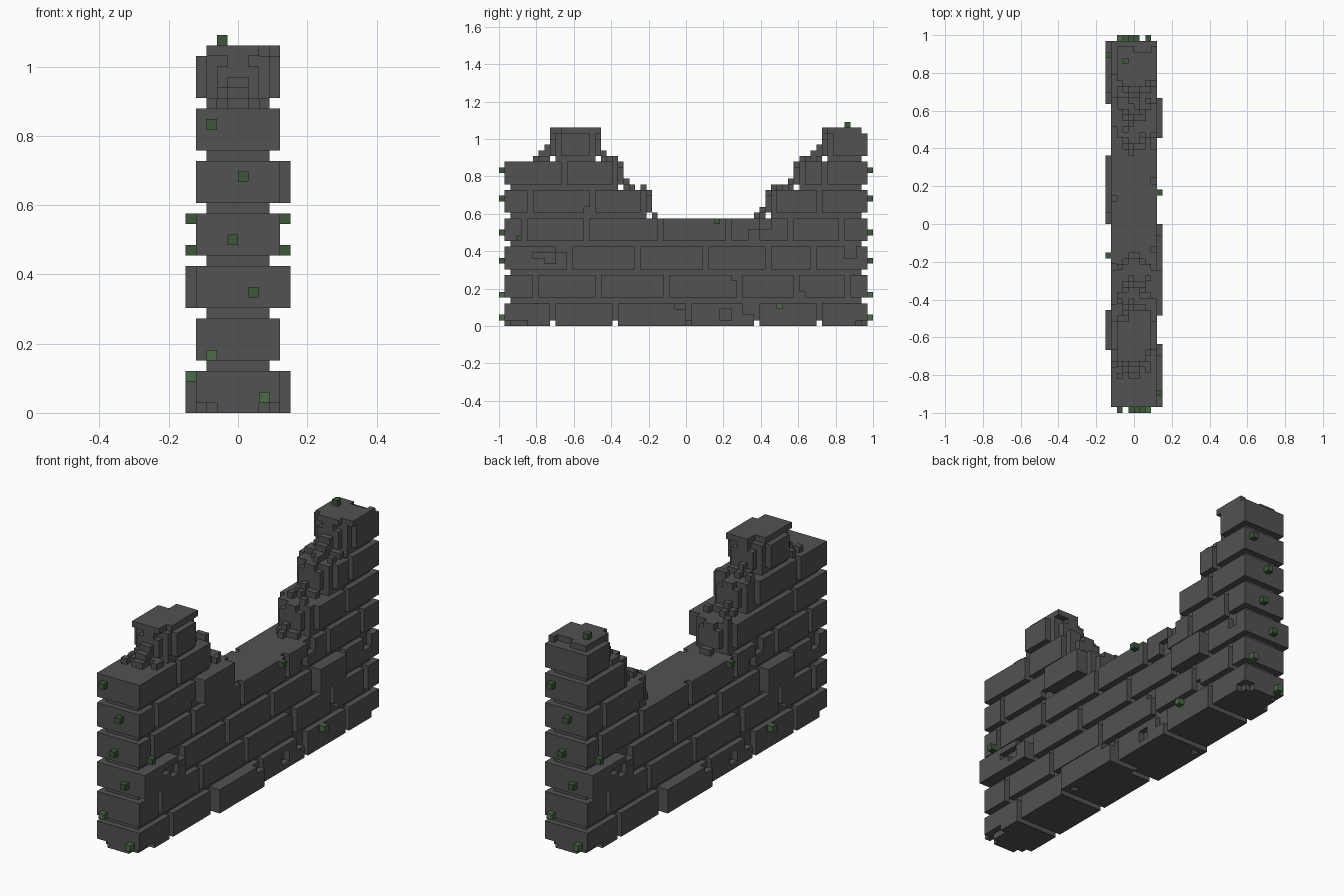
import bpy, bmesh

if "Cube" in bpy.data.objects:
    bpy.data.objects.remove(bpy.data.objects["Cube"])

V = 2 / 66  # edge length of one block


def material(name, rgb):
    m = bpy.data.materials.new(name)
    m.use_nodes = True
    m.diffuse_color = (*rgb, 1)
    m.node_tree.nodes["Principled BSDF"].inputs["Base Color"].default_value = (*rgb, 1)
    return m


STONE = material("dark_stone", (0.084, 0.084, 0.084))
MOSS = material("dark_moss", (0.045, 0.098, 0.041))
MOSS_LIGHT = material("light_moss", (0.065, 0.15, 0.058))


def box(x0, x1, y0, y1, z0, z1):
    """Set of unit cells inside a box."""
    return {(x, y, z) for x in range(x0, x1) for y in range(y0, y1) for z in range(z0, z1)}


def turned(cells):
    """Half turn about the vertical axis."""
    return {(-1 - x, 65 - y, z) for x, y, z in cells}


def build(name, cells, mat):
    """Skin the cells with their outer faces and merge flat areas."""
    bm = bmesh.new()
    verts = {}

    def vert(c):
        if c not in verts:
            verts[c] = bm.verts.new((c[0] * V, (c[1] - 33) * V, c[2] * V))
        return verts[c]

    for cell in sorted(cells):
        for axis in range(3):
            for side in (0, 1):
                near = list(cell)
                near[axis] += 2 * side - 1
                if tuple(near) in cells:
                    continue
                ring = []
                for u, w in ((0, 0), (1, 0), (1, 1), (0, 1)):
                    p = list(cell)
                    p[axis] += side
                    p[(axis + 1) % 3] += u
                    p[(axis + 2) % 3] += w
                    ring.append(vert(tuple(p)))
                bm.faces.new(ring if side else ring[::-1])
    bmesh.ops.dissolve_limit(bm, angle_limit=0.01, verts=bm.verts[:], edges=bm.edges[:])
    mesh = bpy.data.meshes.new(name)
    bm.to_mesh(mesh)
    bm.free()
    mesh.materials.append(mat)
    ob = bpy.data.objects.new(name, mesh)
    bpy.context.collection.objects.link(ob)
    return ob


# Brick start and end positions along the wall, course by course
COURSES = [
    [(1, 9), (10, 20), (21, 33), (34, 45), (46, 56), (57, 65)],
    [(1, 6), (7, 17), (18, 29), (30, 42), (43, 52), (53, 61), (62, 65)],
    [(1, 12), (13, 24), (25, 36), (37, 47), (48, 55), (56, 65)],
    [(1, 4), (5, 15), (16, 28), (29, 40), (41, 51), (52, 60), (61, 65)],
    [(1, 5), (6, 16), (17, 28), (29, 40), (41, 56), (57, 65)],
    [(1, 11), (12, 22), (23, 34), (35, 46), (47, 57), (58, 65)],
    [(1, 33), (33, 65)],
]
# Stretches of each course still standing
STANDING = [[(1, 65)]] * 4 + [[(1, 27), (47, 65)], [(1, 22), (52, 65)], [(9, 18), (57, 65)]]
# Bricks that stick out on both sides (course, start)
PROUD = {(0, 21), (2, 1), (2, 48)}

# Chips knocked out of the face
chips = (box(4, 5, 6, 8, 12, 13) | box(4, 5, 8, 10, 11, 13) | box(3, 5, 10, 12, 13, 14)
         | box(3, 4, 39, 41, 1, 3) | box(3, 4, 43, 45, 2, 4) | box(3, 4, 44, 46, 15, 17)
         | box(3, 4, 46, 48, 17, 19) | box(3, 4, 3, 5, 0, 1) | box(3, 4, 61, 63, 12, 14)
         | box(3, 4, 15, 16, 20, 21) | box(3, 4, 22, 23, 0, 2) | box(3, 4, 41, 42, 8, 9)
         | box(3, 4, 53, 54, 5, 6) | box(4, 5, 31, 33, 3, 4))
chips |= turned(chips)
# Worn lower corners at both ends
corners = box(3, 5, 1, 3, 0, 1) | box(-5, -2, 1, 2, 0, 1) | box(2, 5, 1, 2, 0, 1) | box(-4, -3, 1, 3, 0, 1)
chips |= corners | turned(corners)


def broken_end(y, step, z):
    """Cells to cut so that a broken end is rounded; step points into the wall."""
    cut = set()
    for depth, keep in enumerate((2, 3)):
        yy = y + step * depth
        for low, high, k in ((z, z + 1, keep), (z + 1, z + 3, keep), (z + 3, z + 5, keep - 1 + depth)):
            cut |= box(k, 6, yy, yy + 1, low, high) | box(-6, -k, yy, yy + 1, low, high)
    return cut


# Brick courses and the recessed mortar behind them
mortar = set()
for i, bricks in enumerate(COURSES):
    z = 5 * i
    cells = set()
    for a, b in bricks:
        half = box(0, 5 if (i, a) in PROUD else 4, a, b, z, z + 4)
        cells |= half | turned(half)
        if (i, a) == (4, 17):
            cells |= box(4, 5, a, b, z, z + 4)
    kept = set()
    for a, b in STANDING[i]:
        kept |= {c for c in cells if a <= c[1] < b}
        mortar |= box(-3, 3, a + 1, b - 1, max(1, z - 1), z + 4)
        if a > 1:
            kept -= broken_end(a, 1, z)
        if b < 65:
            kept -= broken_end(b - 1, -1, z)
    if i == 6:  # worn caps of the two stumps
        kept |= box(-3, 3, 9, 18, 34, 35) - box(-3, -1, 16, 18, 34, 35) - box(2, 3, 9, 11, 34, 35)
        kept |= box(-3, 4, 58, 64, 34, 35) | box(-2, 2, 57, 58, 34, 35)
        kept -= box(0, 3, 63, 64, 34, 35)
    build(f"brick_course_{i + 1}", kept - chips, STONE)
build("mortar_core", mortar, STONE)


# Rubble piled in steps against each broken end
def pile(y, step, z, high):
    cells = set()
    for depth in range(high):
        for level in range(high - depth):
            w = max(1, high - depth - level)
            yy = y + step * depth
            cells |= box(-w, w - (level + depth) % 2, yy, yy + 1, z + level, z + level + 1)
    return cells


rubble = (pile(27, 1, 19, 1) | pile(46, -1, 19, 2) | pile(22, 1, 24, 2) | pile(51, -1, 24, 2)
          | pile(18, 1, 29, 2) | pile(8, -1, 29, 3) | pile(56, -1, 29, 3))
# Loose stones on the ledges
for x, y, z in [(-3, 25, 24), (2, 23, 24), (1, 48, 24), (-2, 49, 24), (2, 20, 29), (-3, 19, 29),
                (2, 54, 29), (-3, 55, 29), (0, 53, 29), (2, 7, 29), (-3, 6, 29), (1, 20, 29)]:
    rubble.add((x, y, z))
build("rubble", rubble, STONE)

# Moss tufts on the ends and faces, repeated by a half turn
tufts = {(-3, 0, 27), (0, 0, 22), (-1, 0, 16), (1, 0, 11), (4, 38, 18), (4, 3, 15)}
low_tufts = {(-3, 0, 5), (2, 0, 1), (4, 49, 3)}
build("moss_tufts", tufts | turned(tufts) | {(-2, 61, 35)}, MOSS)
build("low_moss_tufts", low_tufts | turned(low_tufts), MOSS_LIGHT)
